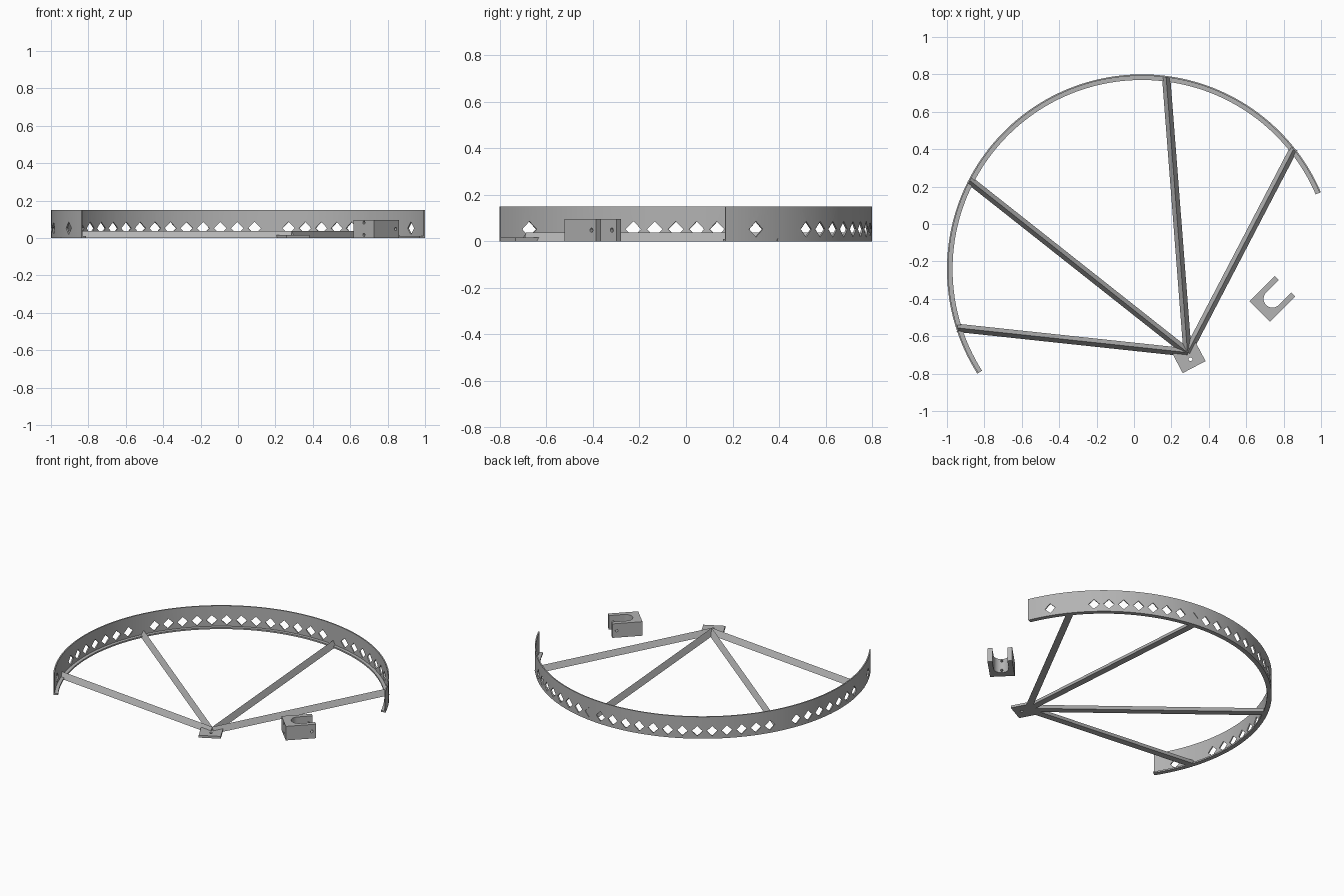
import bpy, bmesh
from math import cos, sin, pi, radians
from mathutils import Matrix, Vector

if "Cube" in bpy.data.objects:
    bpy.data.objects.remove(bpy.data.objects["Cube"], do_unlink=True)

gray = bpy.data.materials.new("plain gray")
gray.use_nodes = True
gray.diffuse_color = (0.45, 0.45, 0.45, 1)
gray.node_tree.nodes["Principled BSDF"].inputs["Base Color"].default_value = (0.45, 0.45, 0.45, 1)

CENTRE = Vector((0.042, -0.242, 0))
R, WALL, HEIGHT = 1.042, 0.008, 0.15
START, END = radians(23.3), radians(212.4)
HUB = Vector((0.286, -0.687, 0))


def finish(name, bm):
    bmesh.ops.recalc_face_normals(bm, faces=bm.faces)
    mesh = bpy.data.meshes.new(name)
    bm.to_mesh(mesh)
    bm.free()
    mesh.materials.append(gray)
    ob = bpy.data.objects.new(name, mesh)
    bpy.context.collection.objects.link(ob)
    return ob


def loft(bm, rings):
    """Skin closed sections and cap both ends."""
    rings = [[bm.verts.new(p) for p in ring] for ring in rings]
    n = len(rings[0])
    for a, b in zip(rings, rings[1:]):
        for i in range(n):
            bm.faces.new((a[i], a[(i + 1) % n], b[(i + 1) % n], b[i]))
    bm.faces.new(rings[0])
    bm.faces.new(rings[-1])


def activate(ob):
    bpy.ops.object.select_all(action='DESELECT')
    ob.select_set(True)
    bpy.context.view_layer.objects.active = ob


def cut(ob, bm):
    """Subtract the closed shapes in bm from ob."""
    cutter = finish("cutter", bm)
    cutter.hide_render = True
    mod = ob.modifiers.new("cut", 'BOOLEAN')
    mod.operation, mod.solver, mod.object = 'DIFFERENCE', 'EXACT', cutter
    activate(ob)
    bpy.ops.object.modifier_apply(modifier=mod.name)
    bpy.data.objects.remove(cutter, do_unlink=True)


def rod(bm, matrix, radius, depth, sides=16):
    bmesh.ops.create_cone(bm, cap_ends=True, segments=sides, radius1=radius,
                          radius2=radius, depth=depth, matrix=matrix)


def smooth(ob):
    activate(ob)
    bpy.ops.object.shade_smooth_by_angle(angle=radians(30))


# Curved wall with a thin inward lip along its foot
profile = [(R, 0), (R, HEIGHT), (R - WALL, HEIGHT), (R - WALL, 0.01), (R - 0.03, 0.01), (R - 0.03, 0)]
bm = bmesh.new()
steps = 96
angles = [START + (END - START) * i / steps for i in range(steps + 1)]
loft(bm, [[CENTRE + Vector((r * cos(a), r * sin(a), z)) for r, z in profile] for a in angles])
rim = finish("curved_rim", bm)

# Row of diamond holes, left out where the spokes meet the wall
bm = bmesh.new()
pitch = 173.2 / 34
for i in range(35):
    if i in (1, 2, 24, 32, 33):
        continue
    a = radians(31.4 + pitch * i)
    # the hole over the second spoke is only a shallow pocket
    r = R + 0.011 if i == 10 else R - 0.004
    m = (Matrix.Translation(CENTRE + Vector((r * cos(a), r * sin(a), 0.052)))
         @ Matrix.Rotation(a, 4, 'Z') @ Matrix.Rotation(pi / 2, 4, 'Y'))
    rod(bm, m, 0.034, 0.03, 4)
cut(rim, bm)
smooth(rim)

# Triangular spokes fanning from the hub to the rim
for number, angle in enumerate((38.4, 82.8, 152.7, 197.6), 1):
    a = radians(angle)
    tip = CENTRE + Vector((cos(a), sin(a), 0)) * (R - 0.006)
    side = (tip - HUB).normalized().cross(Vector((0, 0, 1))) * 0.022
    bm = bmesh.new()
    loft(bm, [[p - side, p + side, p + Vector((0, 0, 0.038))] for p in (HUB, tip)])
    finish(f"spoke_{number}", bm)

# Hub plate with a pivot hole
bm = bmesh.new()
place = (Matrix.Translation((0.294, -0.713, 0.008)) @ Matrix.Rotation(radians(27.8), 4, 'Z'))
bmesh.ops.create_cube(bm, size=1, matrix=place @ Matrix.Diagonal((0.138, 0.118, 0.016, 1)))
plate = finish("hub_plate", bm)
bm = bmesh.new()
rod(bm, Matrix.Translation((0.302, -0.723, 0)), 0.01, 0.1)
cut(plate, bm)
smooth(plate)

# Loose clip: a block with a round-bottomed slot
place = Matrix.Translation((0.74, -0.4, 0)) @ Matrix.Rotation(radians(45), 4, 'Z')
L, W, H, S = 0.095, 0.077, 0.096, 0.047
outline = [(L, S), (L, W), (-L, W), (-L, -W), (L, -W), (L, -S)]
outline += [(S * cos(t), S * sin(t)) for t in (-pi / 2 - pi * i / 20 for i in range(21))]
bm = bmesh.new()
loft(bm, [[place @ Vector((x, y, z)) for x, y in outline] for z in (0, H)])
clip = finish("slotted_clip", bm)

# Clip bolt holes: one across both arms, two through the back
bm = bmesh.new()
rod(bm, place @ Matrix.Translation((0.068, 0, 0.048)) @ Matrix.Rotation(pi / 2, 4, 'X'), 0.009, 0.3)
for z in (0.016, 0.082):
    rod(bm, place @ Matrix.Translation((-0.08, 0, z)) @ Matrix.Rotation(pi / 2, 4, 'Y'), 0.008, 0.12)
cut(clip, bm)
smooth(clip)
